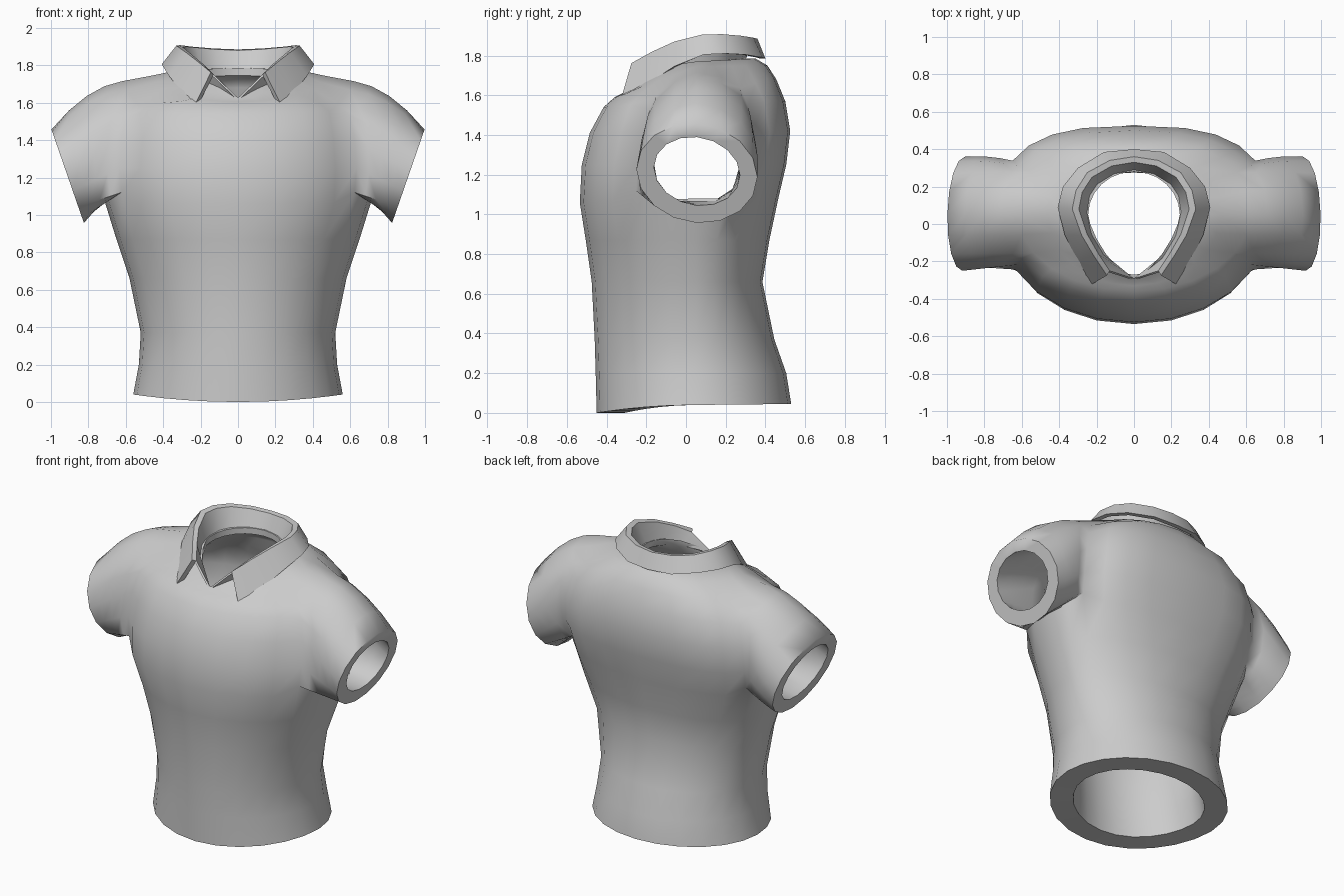
import bpy, bmesh, math
from mathutils import Vector

if "Cube" in bpy.data.objects:
    bpy.data.objects.remove(bpy.data.objects["Cube"])

fabric = bpy.data.materials.new("grey fabric")
fabric.diffuse_color = (0.6, 0.6, 0.6, 1)
fabric.use_nodes = True
fabric.node_tree.nodes["Principled BSDF"].inputs["Base Color"].default_value = fabric.diffuse_color


def finish(name, bm, angle, thickness=0):
    """Make the object, thicken open cloth and smooth it."""
    mesh = bpy.data.meshes.new(name)
    bm.to_mesh(mesh)
    bm.free()
    ob = bpy.data.objects.new(name, mesh)
    bpy.context.collection.objects.link(ob)
    mesh.materials.append(fabric)
    for o in bpy.context.selected_objects:
        o.select_set(False)
    bpy.context.view_layer.objects.active = ob
    ob.select_set(True)
    if thickness:
        mod = ob.modifiers.new("cloth", 'SOLIDIFY')
        mod.thickness, mod.offset = thickness, 1
        bpy.ops.object.modifier_apply(modifier=mod.name)
    bpy.ops.object.shade_smooth_by_angle(angle=math.radians(angle))


# Torso rings: half width, front y, back y, front z, side z, back z,
# front bend, front and back roundness, cloth inset, cloth drop
RINGS = [
    (.56, -.45, .53, .00, .04, .045, 2, 1, 1, .14, 0),
    (.53, -.455, .505, .20, .20, .20, 1, 1, 1, .13, 0),
    (.52, -.46, .445, .37, .37, .37, 1, 1, 1, .12, 0),
    (.58, -.475, .385, .66, .66, .66, 1, 1, 1, .11, 0),
    (.65, -.505, .42, .87, .87, .87, 1, 1, .92, .10, 0),
    (.715, -.535, .465, 1.06, 1.08, 1.08, 1, .95, .8, .09, 0),
    (.73, -.525, .505, 1.25, 1.25, 1.25, 1, .97, .72, .09, 0),
    (.72, -.485, .525, 1.41, 1.41, 1.42, 1, 1, .72, .09, 0),
    (.69, -.415, .50, 1.54, 1.58, 1.57, 1, 1, .78, .09, .03),
    (.62, -.36, .455, 1.59, 1.715, 1.68, 1, 1, .85, .09, .07),
    (.46, -.33, .41, 1.605, 1.745, 1.75, 1, 1, 1, .05, .07),
    (.34, -.31, .35, 1.615, 1.77, 1.785, 2, 1.2, 1, .02, .06),
    (.245, -.29, .28, 1.63, 1.765, 1.785, 3.4, 1.4, 1, 0, .04),
]
N, YC = 24, 0.05
LOW, TOP, HALF = 5, 9, 2     # armhole rows and half width in columns
# Height changes around the armhole, by row and column distance from the side
SHAPE = {(LOW, 2): .05, (TOP, 1): -.015, (TOP, 2): -.06, (TOP, 3): -.03, (TOP - 1, 2): -.03}

# Armhole border as (row, column) pairs, starting at the upper back corner
BORDER = [(TOP, c) for c in range(HALF, -HALF, -1)] + [(r, -HALF) for r in range(TOP, LOW, -1)]
BORDER += [(LOW, c) for c in range(-HALF, HALF)] + [(r, HALF) for r in range(LOW, TOP)]


def in_armhole(r, i):
    col = i % (N // 2)
    return LOW <= r < TOP and (col < HALF or col >= N // 2 - HALF)


def join(bm, a, b):
    n = len(a)
    for k in range(n):
        m = (k + 1) % n
        bm.faces.new((a[k], a[m], b[m], b[k]))


def shell(bm, inner):
    """One layer of cloth; returns its open rims: hem, neck, cuffs."""
    rows = []
    for r, (hw, yf, yb, zf, zs, zb, p, ef, eb, inset, drop) in enumerate(RINGS):
        if inner:
            hw, yf, yb = hw - inset, yf + inset, yb - inset
            zf, zs, zb = zf - drop, zs - drop, zb - drop
        row = []
        for i in range(N):
            t = 2 * math.pi * i / N
            c, s = math.cos(t), math.sin(t)
            e, depth = (ef, YC - yf) if s < 0 else (eb, yb - YC)
            x = math.copysign(hw * abs(c) ** e, c)
            y = YC + math.copysign(depth * abs(s) ** e, s)
            z = zs + (zf - zs) * abs(s) ** p if s < 0 else zs + (zb - zs) * s
            col = i % (N // 2)
            z += SHAPE.get((r, min(col, N // 2 - col)), 0)
            row.append(bm.verts.new((x, y, z)))
        rows.append(row)
    for r in range(len(rows) - 1):
        for i in range(N):
            if not in_armhole(r, i):
                j = (i + 1) % N
                bm.faces.new((rows[r][i], rows[r][j], rows[r + 1][j], rows[r + 1][i]))
    rims = [rows[0], rows[-1]]
    # sleeves grow from the armhole borders to slanted oval cuffs
    ry, rz, zc = (.217, .172, 1.217) if inner else (.305, .25, 1.207)
    puff = 0 if inner else 1
    for side in (1, -1):
        hole = [rows[r][c % N if side > 0 else (N // 2 - c) % N] for r, c in BORDER]
        previous = hole
        for s in (.25, .5, .75, 1):
            ring = []
            for k, start in enumerate(hole):
                ang = math.pi / 4 + 2 * math.pi * k / len(hole)
                ca, sa = math.cos(ang), math.sin(ang)
                z = zc + rz * sa - .02 * ca
                cuff = Vector((side * (.825 + (z - .96) * .347), .055 + ry * ca, z))
                co = start.co.lerp(cuff, s)
                bulge = puff * 4 * s * (1 - s)
                co.z += .05 * bulge * max(sa, 0)
                co.y += .01 * bulge * max(ca, 0)
                ring.append(bm.verts.new(co))
            join(bm, previous, ring)
            previous = ring
        rims.append(previous)
    return rims


# Shirt body: outer and inner cloth joined at hem, neck and cuffs
bm = bmesh.new()
for outer_rim, inner_rim in zip(shell(bm, False), shell(bm, True)):
    join(bm, outer_rim, inner_rim)
bmesh.ops.recalc_face_normals(bm, faces=bm.faces[:])
finish("shirt_body", bm, 65)

# Collar: half paths from the back centre to the front, mirrored
FLAP_LOW = [(0, .40, 1.785), (.16, .385, 1.79), (.30, .30, 1.805), (.38, .20, 1.81),
            (.408, .09, 1.805), (.37, -.06, 1.745), (.30, -.20, 1.655), (.23, -.325, 1.59)]
FLAP_TOP = [(0, .36, 1.885), (.13, .34, 1.89), (.25, .275, 1.90), (.31, .18, 1.908),
            (.33, .08, 1.905), (.28, -.06, 1.87), (.215, -.17, 1.82), (.145, -.275, 1.762)]
STAND_TOP = [(0, .33, 1.88), (.12, .31, 1.885), (.225, .25, 1.895), (.277, .17, 1.90),
             (.295, .08, 1.897), (.25, -.055, 1.86), (.19, -.16, 1.81), (.13, -.25, 1.75)]
STAND_LOW = [(0, .285, 1.775), (.105, .265, 1.775), (.195, .21, 1.77), (.235, .15, 1.765),
             (.248, .06, 1.755), (.22, -.06, 1.735), (.155, -.165, 1.69), (0, -.292, 1.625)]
FLAP_IN = [(x * .92, .05 + (y - .05) * .92, z) for x, y, z in FLAP_LOW]


def collar_part(paths, closed):
    b = bmesh.new()
    lines = [[b.verts.new((-x, y, z)) for x, y, z in p[:0:-1]] +
             [b.verts.new(c) for c in p] for p in paths]
    pairs = list(zip(lines, lines[1:] + lines[:1])) if closed else [(lines[0], lines[1])]
    for u, v in pairs:
        for i in range(len(u) - 1):
            b.faces.new((u[i], v[i], v[i + 1], u[i + 1]))
    if closed:
        for end in (0, -1):
            b.faces.new([line[end] for line in lines])
        bmesh.ops.recalc_face_normals(b, faces=b.faces[:])
    else:
        # outward at the back, so the cloth thickens away from the neck
        b.normal_update()
        if max(b.faces, key=lambda q: q.calc_center_median().y).normal.y < 0:
            bmesh.ops.reverse_faces(b, faces=b.faces[:])
    return b


finish("collar_flap", collar_part([FLAP_LOW, FLAP_TOP, STAND_TOP, FLAP_IN], True), 35)
finish("collar_stand", collar_part([STAND_LOW, STAND_TOP], False), 35, .012)
